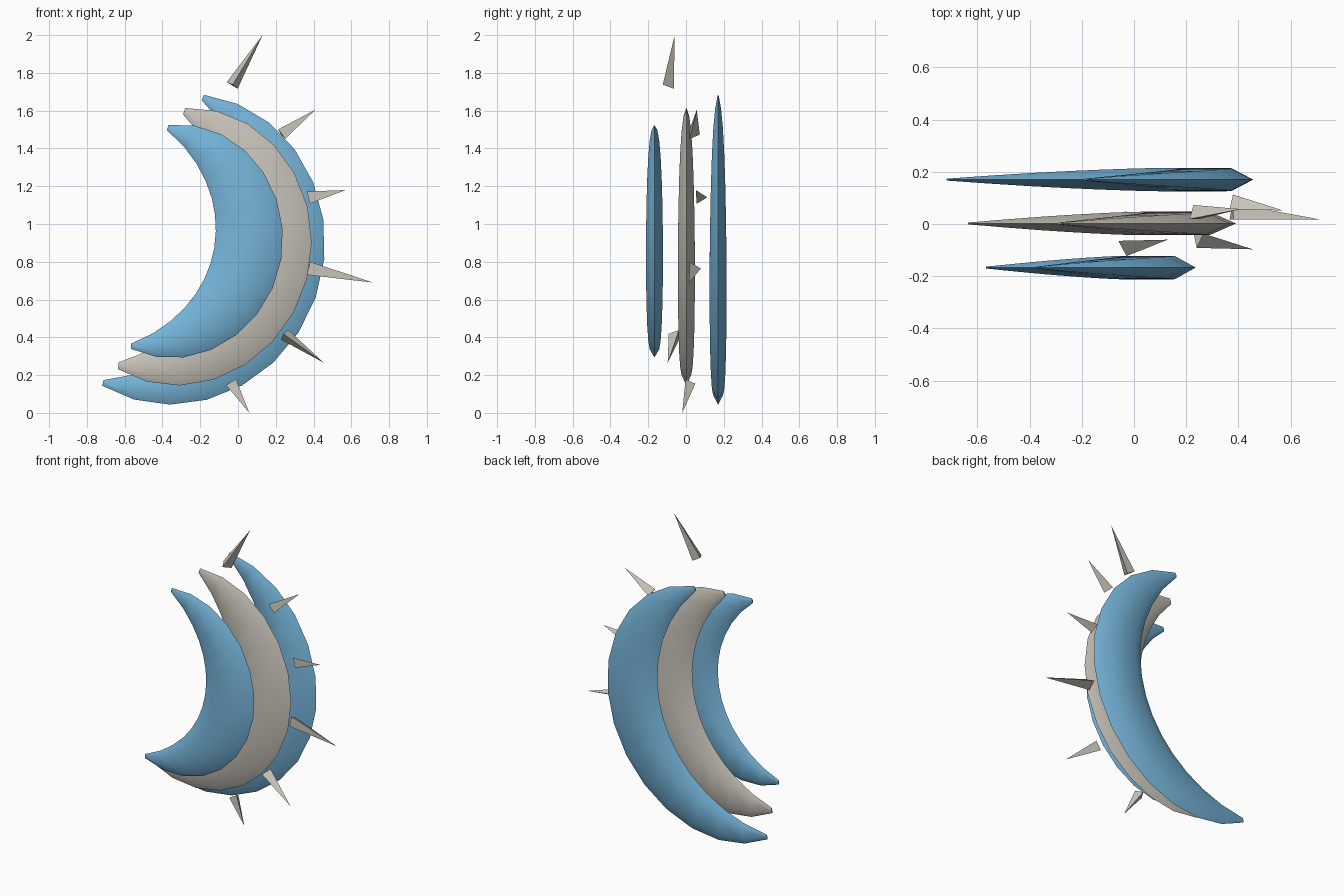
import bpy
import bmesh
from math import sin, cos, pi, radians
from mathutils import Vector

if "Cube" in bpy.data.objects:
    bpy.data.objects.remove(bpy.data.objects["Cube"], do_unlink=True)


def make_material(name, color):
    mat = bpy.data.materials.new(name)
    mat.use_nodes = True
    mat.diffuse_color = (*color, 1)
    mat.node_tree.nodes["Principled BSDF"].inputs["Base Color"].default_value = (*color, 1)
    return mat


blue = make_material("sky blue", (0.18, 0.46, 0.70))
bone = make_material("bone", (0.58, 0.55, 0.49))


def finish(name, bm, mat, smooth):
    bmesh.ops.recalc_face_normals(bm, faces=bm.faces)
    mesh = bpy.data.meshes.new(name)
    bm.to_mesh(mesh)
    bm.free()
    mesh.materials.append(mat)
    obj = bpy.data.objects.new(name, mesh)
    bpy.context.collection.objects.link(obj)
    if smooth:
        bpy.ops.object.select_all(action="DESELECT")
        obj.select_set(True)
        bpy.context.view_layer.objects.active = obj
        bpy.ops.object.shade_smooth_by_angle(angle=radians(40))
    return obj


# Crescents: a six-sided flattened section swept along an arc, tapering to both tips
CENTER = Vector((-0.53, 0, 0.942))
SECTION = [(1, 0), (0.55, 1), (-0.55, 1), (-1, 0), (-0.55, -1), (0.55, -1)]
STEPS = 14


def crescent(name, y, radius, half_width, tilt, mat):
    bm = bmesh.new()
    rings = []
    for i in range(STEPS + 1):
        u = 2 * i / STEPS - 1
        taper = max(0.08, (1 - u * u) ** 0.8)
        a = radians(84 * u - tilt)
        out = Vector((cos(a), 0, sin(a)))
        rings.append([bm.verts.new(CENTER + out * (radius + half_width * taper * r)
                                   + Vector((0, y + 0.045 * taper * t, 0)))
                      for r, t in SECTION])
    for r0, r1 in zip(rings, rings[1:]):
        for k in range(6):
            n = (k + 1) % 6
            bm.faces.new((r0[k], r0[n], r1[n], r1[k]))
    bm.faces.new(rings[0])
    bm.faces.new(rings[-1])
    finish(name, bm, mat, True)


crescent("front_crescent", -0.167, 0.59, 0.18, 9.5, blue)
crescent("middle_crescent", 0.002, 0.70, 0.225, 14.5, bone)
crescent("back_crescent", 0.17, 0.805, 0.193, 19.3, blue)


# Spikes: three-sided pyramids; side says which way the lone base corner points in y
def spike(name, base, tip, radius, side):
    base, tip = Vector(base), Vector(tip)
    d = (tip - base).normalized()
    u = Vector((0, side, 0))
    u = (u - d * u.dot(d)).normalized()
    v = d.cross(u)
    bm = bmesh.new()
    ring = [bm.verts.new(base + radius * (u * cos(k * 2 * pi / 3) + v * sin(k * 2 * pi / 3)))
            for k in range(3)]
    apex = bm.verts.new(tip)
    bm.faces.new(ring)
    for k in range(3):
        bm.faces.new((ring[k], ring[(k + 1) % 3], apex))
    finish(name, bm, bone, False)


SPIKES = [
    ((-0.03, -0.084, 1.735), (0.13, -0.06, 2.0), 0.039, -1),
    ((0.23, 0.037, 1.475), (0.41, 0.057, 1.605), 0.036, 1),
    ((0.375, 0.075, 1.14), (0.57, 0.052, 1.18), 0.038, 1),
    ((0.375, 0.038, 0.765), (0.715, 0.017, 0.69), 0.041, 1),
    ((0.245, -0.055, 0.415), (0.455, -0.097, 0.265), 0.037, -1),
    ((-0.035, 0.015, 0.16), (0.06, -0.02, 0.0), 0.035, 1),
]
for i, args in enumerate(SPIKES):
    spike(f"spike_{i + 1}", *args)
